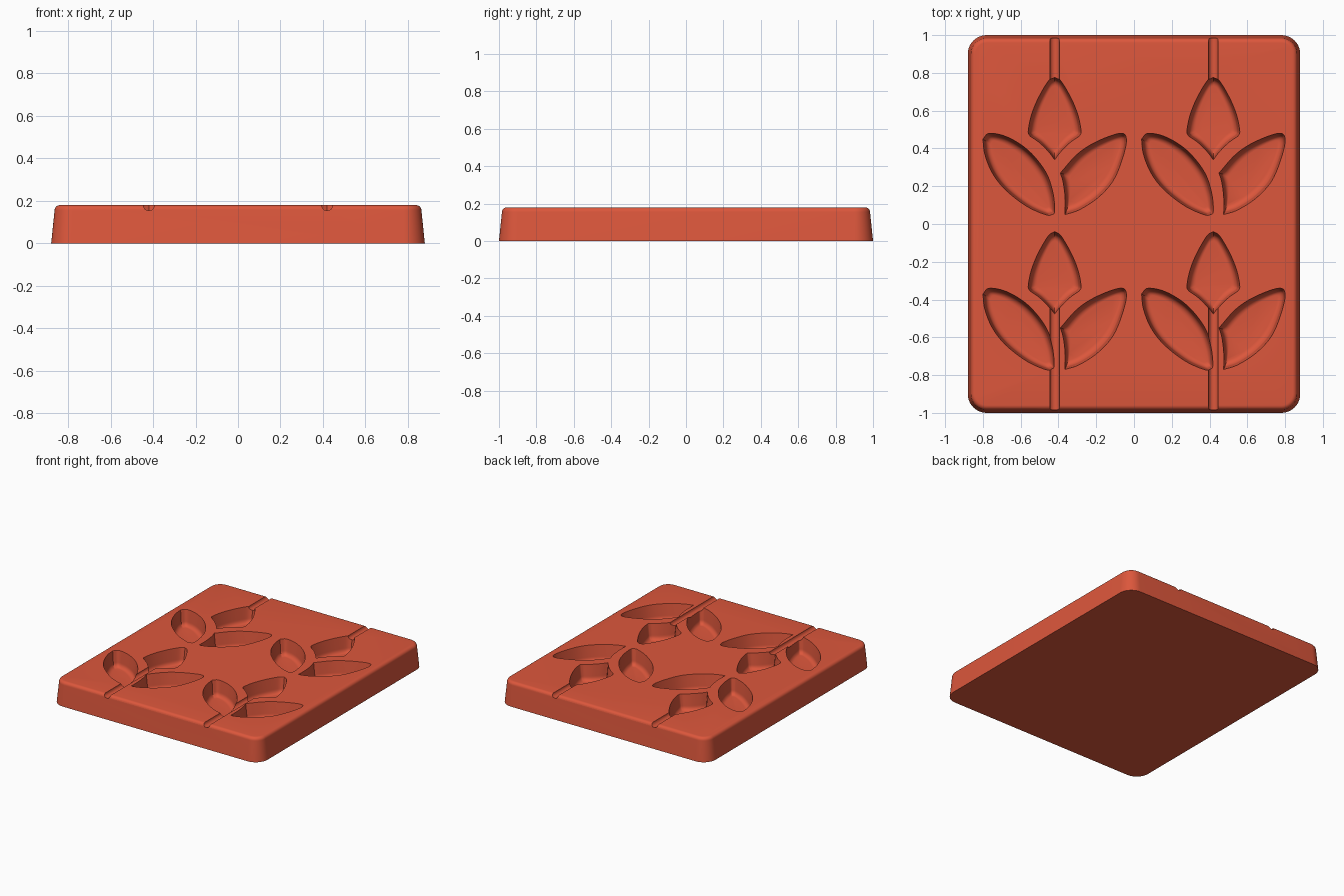
import bpy, bmesh, math
from mathutils import Vector

HEIGHT = 0.18
FLOOR = 0.06

cube = bpy.data.objects.get("Cube")
if cube:
    bpy.data.objects.remove(cube, do_unlink=True)

# Terracotta red silicone
red = bpy.data.materials.new("terracotta red")
red.use_nodes = True
red.diffuse_color = (0.72, 0.095, 0.045, 1)
red.node_tree.nodes["Principled BSDF"].inputs["Base Color"].default_value = red.diffuse_color


def loft(name, rings):
    """Closed solid through rings of equal point count."""
    bm = bmesh.new()
    loops = [[bm.verts.new(p) for p in ring] for ring in rings]
    n = len(loops[0])
    for a, b in zip(loops, loops[1:]):
        for i in range(n):
            j = (i + 1) % n
            bm.faces.new((a[i], a[j], b[j], b[i]))
    bm.faces.new(loops[0][::-1])
    bm.faces.new(loops[-1])
    bmesh.ops.recalc_face_normals(bm, faces=bm.faces)
    mesh = bpy.data.meshes.new(name)
    bm.to_mesh(mesh)
    bm.free()
    mesh.materials.append(red)
    obj = bpy.data.objects.new(name, mesh)
    bpy.context.collection.objects.link(obj)
    return obj


def rounded_rect(hx, hy, r, z, steps=10):
    ring = []
    for q, (sx, sy) in enumerate(((1, 1), (-1, 1), (-1, -1), (1, -1))):
        for i in range(steps + 1):
            a = math.pi / 2 * (q + i / steps)
            ring.append((sx * (hx - r) + r * math.cos(a), sy * (hy - r) + r * math.sin(a), z))
    return ring


def smooth_path(pts, steps=6):
    """Catmull-Rom curve through the points, last point left out."""
    p = [Vector(q) for q in pts]
    p = [2 * p[0] - p[1]] + p + [2 * p[-1] - p[-2]]
    out = []
    for a, b, c, d in zip(p, p[1:], p[2:], p[3:]):
        for i in range(steps):
            t = i / steps
            out.append(0.5 * (2 * b + (c - a) * t + (2 * a - 5 * b + 4 * c - d) * t * t
                              + (3 * b - a - 3 * c + d) * t ** 3))
    return out


def cavity(name, curves, axis, offset):
    """Petal-shaped cutter: drafted wall with a rounded foot."""
    pts = [p for c in curves for p in smooth_path(c)]
    u = Vector(axis).normalized()
    v = Vector((-u.y, u.x))
    us, vs = [p.dot(u) for p in pts], [p.dot(v) for p in pts]
    mu, mv = (min(us) + max(us)) / 2, (min(vs) + max(vs)) / 2
    hu, hv = max(us) - mu, max(vs) - mv
    r, draft = 0.035, 0.012
    levels = [(HEIGHT + 0.02, 0), (HEIGHT, 0)]
    for i in range(7):
        a = math.pi / 2 * i / 6
        levels.append((FLOOR + r * (1 - math.sin(a)), draft + r * (1 - math.cos(a))))
    rings = []
    for z, d in levels:
        ku, kv = 1 - d / hu, 1 - d / hv
        ring = []
        for a, b in zip(us, vs):
            q = u * (mu + (a - mu) * ku) + v * (mv + (b - mv) * kv) + Vector(offset)
            ring.append((q.x, q.y, z))
        rings.append(ring)
    return loft(name, rings)


def groove(name, x, y0, y1, r=0.026):
    """Half-round channel for a stick."""
    rings = [[(x + r * math.cos(math.tau * i / 24), y, HEIGHT + r * math.sin(math.tau * i / 24))
              for i in range(24)] for y in (y0, y1)]
    return loft(name, rings)


# Slab with drafted sides and a rounded top edge
edge = 0.025
rings = [rounded_rect(0.88, 1.0, 0.1, 0)]
for i in range(7):
    a = math.pi / 2 * i / 6
    inset = 0.016 + edge * (1 - math.cos(a))
    rings.append(rounded_rect(0.88 - inset, 1.0 - inset, 0.1 - inset,
                              HEIGHT - edge + edge * math.sin(a)))
slab = loft("mould_slab", rings)

# Petal outlines, relative to one flower's stem line
side = [(0, 0.78), (0.035, 0.755), (0.09, 0.66), (0.125, 0.57), (0.14, 0.49), (0.13, 0.465)]
foot = [(0.13, 0.465), (0.08, 0.43), (0.03, 0.38), (0, 0.34)]
mirror = lambda c: [(-x, y) for x, y in reversed(c)]
bud = [side, foot, mirror(foot), mirror(side)]
left_leaf = [[(-0.38, 0.45), (-0.345, 0.48), (-0.25, 0.46), (-0.14, 0.39), (-0.05, 0.28),
              (-0.01, 0.17), (0, 0.07), (-0.015, 0.05), (-0.05, 0.05), (-0.15, 0.095),
              (-0.26, 0.18), (-0.33, 0.27), (-0.37, 0.37), (-0.38, 0.45)]]
right_leaf = [[(0.03, 0.27), (0.045, 0.22), (0.055, 0.14), (0.055, 0.05)],
              [(0.055, 0.05), (0.13, 0.075), (0.23, 0.14), (0.31, 0.23), (0.36, 0.35),
               (0.38, 0.45), (0.345, 0.48), (0.22, 0.435), (0.12, 0.37), (0.03, 0.27)]]

# Two columns of two flowers, each column with a stem groove at both ends
cutters = []
for x in (-0.42, 0.42):
    for y in (0, -0.82):
        cutters += [cavity("bud_cutter", bud, (0, 1), (x, y)),
                    cavity("left_leaf_cutter", left_leaf, (-0.36, 0.42), (x, y)),
                    cavity("right_leaf_cutter", right_leaf, (0.32, 0.36), (x, y))]
    cutters += [groove("stem_cutter", x, 0.74, 1.1), groove("stem_cutter", x, -1.1, -0.44)]

for c in cutters:
    mod = slab.modifiers.new(c.name, 'BOOLEAN')
    mod.operation = 'DIFFERENCE'
    mod.solver = 'EXACT'
    mod.object = c
bpy.context.view_layer.update()

# Bake the cuts, then drop the cutters
result = bpy.data.meshes.new_from_object(slab.evaluated_get(bpy.context.evaluated_depsgraph_get()))
slab.modifiers.clear()
slab.data = result
for c in cutters:
    bpy.data.objects.remove(c, do_unlink=True)
slab.data.materials.clear()
slab.data.materials.append(red)
for p in slab.data.polygons:
    p.material_index = 0

bpy.ops.object.select_all(action='DESELECT')
slab.select_set(True)
bpy.context.view_layer.objects.active = slab
bpy.ops.object.shade_smooth_by_angle(angle=math.radians(35))
